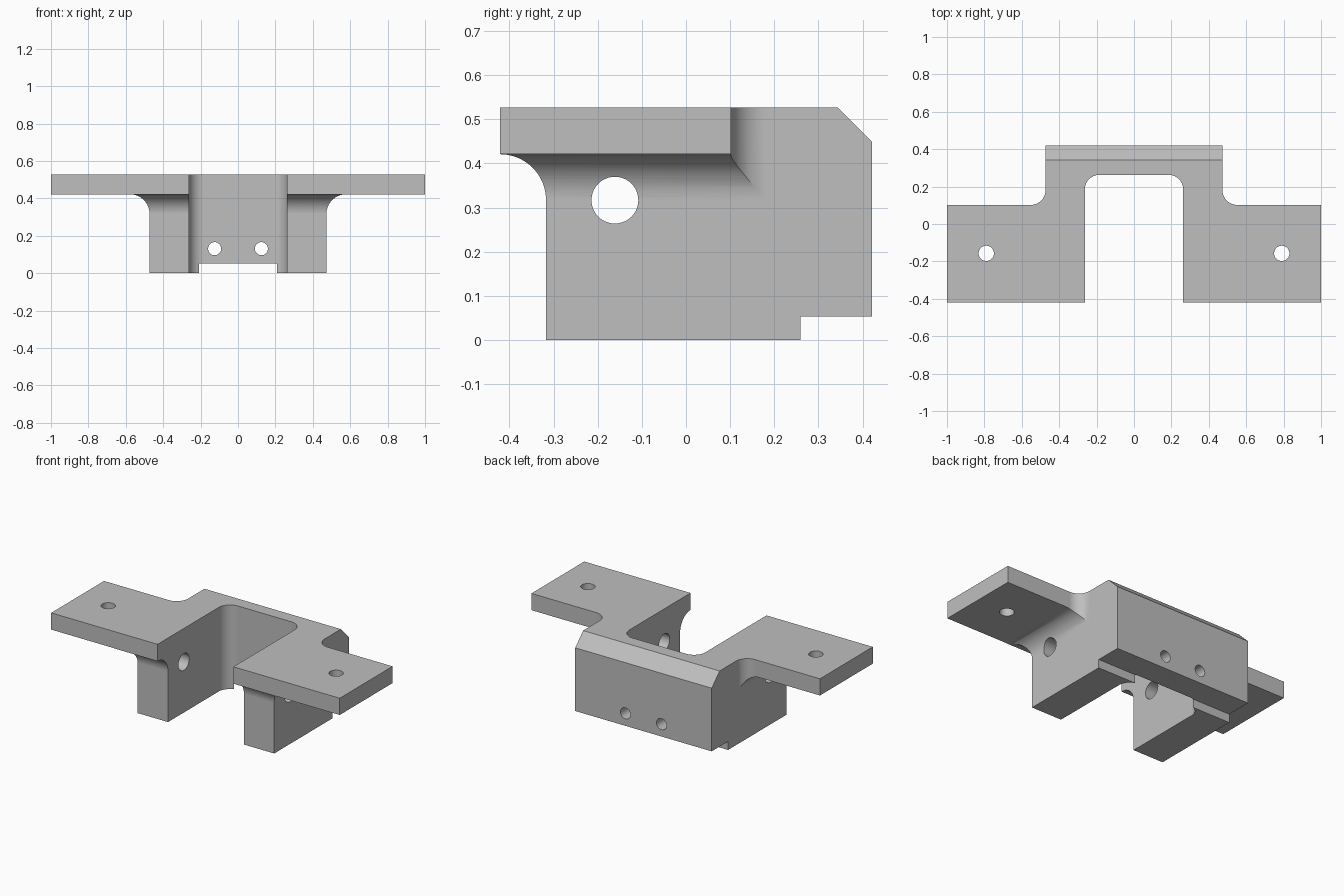
import bpy, bmesh, math
from mathutils import Vector

cube = bpy.data.objects.get("Cube")
if cube:
    bpy.data.objects.remove(cube, do_unlink=True)

# Main sizes
TOP, UNDER, NOTCH = 0.527, 0.422, 0.053
HALF, LEG, SLOT = 1.0, 0.473, 0.263
FRONT, BACK, LEG_FRONT, WING_BACK, STEP = -0.421, 0.421, -0.317, 0.102, 0.259
R_BIG, R_SMALL, CHAMFER = 0.105, 0.079, 0.078
OVER = 0.15

grey = bpy.data.materials.new("light grey")
grey.use_nodes = True
colour = (0.52, 0.52, 0.52, 1)
grey.diffuse_color = colour
grey.node_tree.nodes["Principled BSDF"].inputs["Base Color"].default_value = colour


def arc(cx, cy, r, start, end, steps=20):
    """Points on a circular arc, angles in degrees."""
    angles = [math.radians(start + (end - start) * i / steps) for i in range(steps + 1)]
    return [(cx + r * math.cos(a), cy + r * math.sin(a)) for a in angles]


def mirrored(half):
    """Close a right-hand outline with its mirror image."""
    return half + [(-x, y) for x, y in reversed(half)]


def prism(name, outline, axis, low, high):
    """Extrude a 2D outline along the given axis."""
    place = {"x": lambda a, b, d: (d, a, b),
             "y": lambda a, b, d: (a, d, b),
             "z": lambda a, b, d: (a, b, d)}[axis]
    bm = bmesh.new()
    face = bm.faces.new([bm.verts.new(place(a, b, low)) for a, b in outline])
    solid = bmesh.ops.extrude_face_region(bm, geom=[face])
    verts = [v for v in solid["geom"] if isinstance(v, bmesh.types.BMVert)]
    bmesh.ops.translate(bm, verts=verts, vec=Vector(place(0, 0, high - low)))
    bmesh.ops.recalc_face_normals(bm, faces=bm.faces)
    mesh = bpy.data.meshes.new(name)
    bm.to_mesh(mesh)
    bm.free()
    mesh.materials.append(grey)
    obj = bpy.data.objects.new(name, mesh)
    bpy.context.collection.objects.link(obj)
    return obj


def combine(target, tool, operation):
    """Apply a boolean and discard the tool."""
    mod = target.modifiers.new(operation, "BOOLEAN")
    mod.operation, mod.solver, mod.object = operation, "EXACT", tool
    bpy.context.view_layer.objects.active = target
    bpy.ops.object.modifier_apply(modifier=mod.name)
    bpy.data.objects.remove(tool, do_unlink=True)


# Plan outline: wings, slot and rear block
plan = mirrored(
    arc(SLOT - R_SMALL, STEP + 0.004 - R_SMALL, R_SMALL, 90, 0)
    + [(SLOT, FRONT - OVER), (HALF + OVER, FRONT - OVER), (HALF + OVER, WING_BACK)]
    + arc(LEG + R_SMALL, WING_BACK + R_SMALL, R_SMALL, 270, 180)
    + [(LEG, BACK + OVER)])
bracket = prism("mounting_bracket", plan, "z", -OVER, TOP + OVER)

# Front outline: wing plates filleted into the legs
front = mirrored(
    [(LEG, -OVER)] + arc(LEG + R_BIG, UNDER - R_BIG, R_BIG, 180, 90)
    + [(HALF, UNDER), (HALF, TOP + OVER)])
combine(bracket, prism("front_form", front, "y", FRONT - 2 * OVER, BACK + 2 * OVER), "INTERSECT")

# Side outline: overhang fillet, rear chamfer and underside step
side = (arc(FRONT, UNDER - R_BIG, LEG_FRONT - FRONT, 90, 0)
        + [(LEG_FRONT, 0), (STEP, 0), (STEP, NOTCH), (BACK, NOTCH),
           (BACK, TOP - CHAMFER), (BACK - CHAMFER, TOP), (FRONT, TOP)])
combine(bracket, prism("side_form", side, "x", -HALF - 2 * OVER, HALF + 2 * OVER), "INTERSECT")

# Screw holes through wings and rear wall, cross hole through both legs
for s in (-1, 1):
    wing_hole = arc(s * 0.79, -0.157, 0.041, 0, 360, 40)[:-1]
    combine(bracket, prism("wing_hole", wing_hole, "z", -OVER, TOP + OVER), "DIFFERENCE")
    rear_hole = arc(s * 0.125, 0.131, 0.035, 0, 360, 40)[:-1]
    combine(bracket, prism("rear_hole", rear_hole, "y", 0, BACK + OVER), "DIFFERENCE")
leg_hole = arc(-0.161, 0.317, 0.053, 0, 360, 40)[:-1]
combine(bracket, prism("leg_hole", leg_hole, "x", -HALF, HALF), "DIFFERENCE")

# Smooth curves with crisp edges
bpy.ops.object.select_all(action="DESELECT")
bracket.select_set(True)
bpy.context.view_layer.objects.active = bracket
bpy.ops.object.shade_smooth_by_angle(angle=math.radians(25))
weighted = bracket.modifiers.new("flat_faces", "WEIGHTED_NORMAL")
weighted.keep_sharp = True
